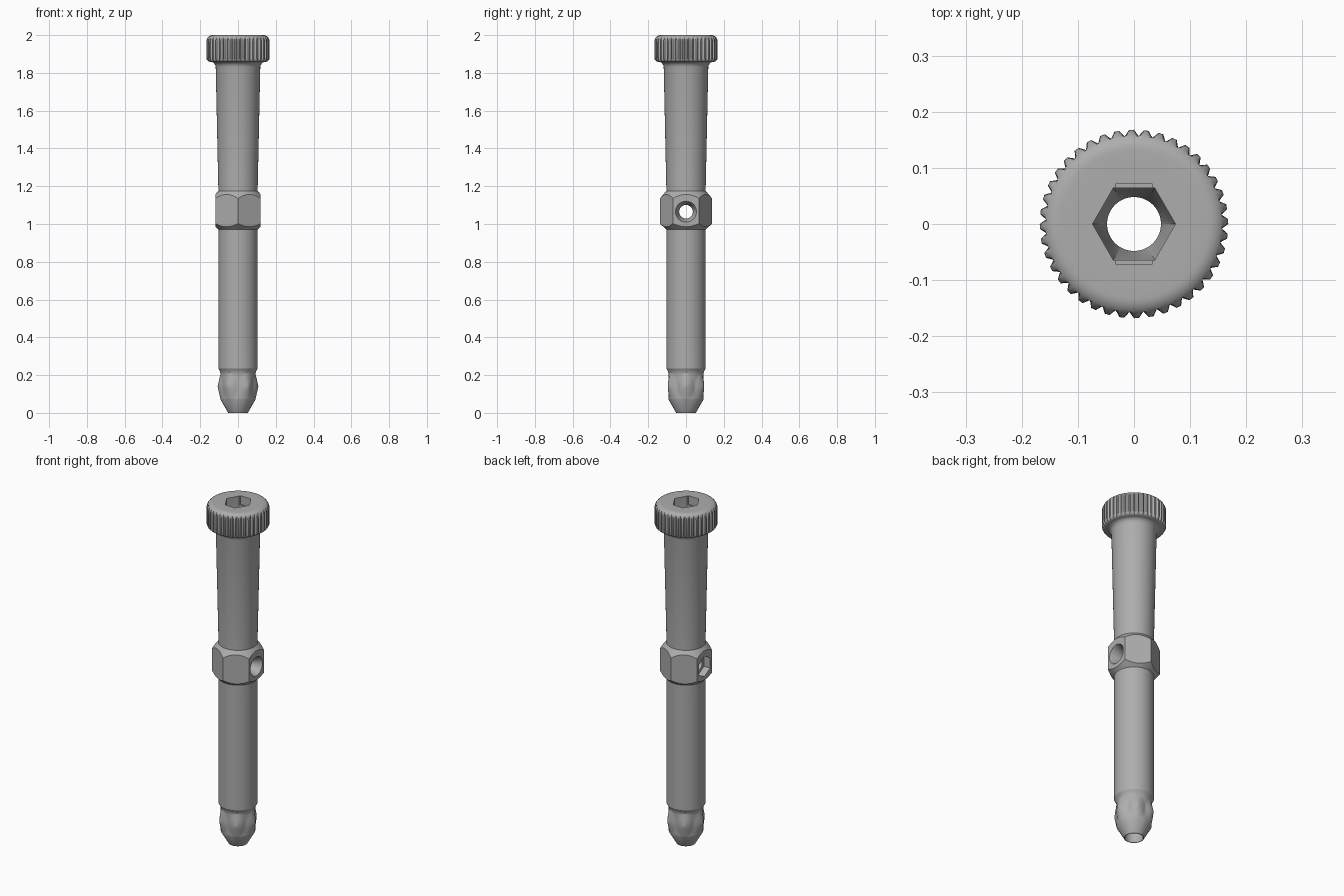
import bpy, bmesh, math
from mathutils import Matrix

cube = bpy.data.objects.get("Cube")
if cube:
    bpy.data.objects.remove(cube, do_unlink=True)

grey = bpy.data.materials.new("plain_grey")
grey.use_nodes = True
GREY = (0.42, 0.42, 0.42, 1)
grey.diffuse_color = GREY
grey.node_tree.nodes["Principled BSDF"].inputs["Base Color"].default_value = GREY
grey.node_tree.nodes["Principled BSDF"].inputs["Roughness"].default_value = 0.6


def loft(name, profile, sides, shape=lambda a, r, z: r, matrix=None):
    """Closed solid of stacked rings; shape() reshapes each ring by angle."""
    bm = bmesh.new()
    rings = []
    for r, z in profile:
        ring = []
        for i in range(sides):
            a = math.tau * i / sides
            d = shape(a, r, z)
            ring.append(bm.verts.new((d * math.cos(a), d * math.sin(a), z)))
        rings.append(ring)
    for low, high in zip(rings, rings[1:]):
        for i in range(sides):
            j = (i + 1) % sides
            bm.faces.new((low[i], low[j], high[j], high[i]))
    bm.faces.new(rings[0][::-1])
    bm.faces.new(rings[-1])
    if matrix:
        bm.transform(matrix)
    bmesh.ops.recalc_face_normals(bm, faces=bm.faces)
    mesh = bpy.data.meshes.new(name)
    bm.to_mesh(mesh)
    bm.free()
    mesh.materials.append(grey)
    obj = bpy.data.objects.new(name, mesh)
    bpy.context.collection.objects.link(obj)
    return obj


def combine(target, other, operation):
    """Apply a boolean and discard the second solid."""
    mod = target.modifiers.new(operation.lower(), "BOOLEAN")
    mod.operation = operation
    mod.solver = "EXACT"
    mod.object = other
    other.hide_render = True
    bpy.context.view_layer.objects.active = target
    bpy.ops.object.modifier_apply(modifier=mod.name)
    bpy.data.objects.remove(other, do_unlink=True)


def off_spoke(a):
    """Signed angle to the nearest of six spokes."""
    step = math.pi / 3
    return (a + step / 2) % step - step / 2


# Shaft: pointed tip, six raised points, straight barrel, tapered neck
POINT_Z = 0.14


def raised_points(a, r, z):
    if not 0.069 < z < 0.211:
        return r
    d = math.hypot(off_spoke(a) * 0.095 / 0.047, (z - POINT_Z) / 0.07)
    return r + 0.016 * max(0, 1 - d)


shaft_profile = [(0.052, 0)]
shaft_profile += [(0.092, 0.07 + 0.01 * i) for i in range(15)]
shaft_profile += [(0.098, 0.225), (0.104, 0.235), (0.104, 1.0), (0.104, 1.18),
                  (0.118, 1.83), (0.121, 1.843), (0.129, 1.853), (0.14, 1.858), (0.14, 1.88)]
body = loft("socketed_pin", shaft_profile, 96, raised_points)

# Hexagonal collar with chamfered ends
collar = loft("hex_collar", [(0.12, 0.95), (0.12, 1.2)], 6,
              lambda a, r, z: r / math.cos(math.pi / 6), Matrix.Rotation(math.pi / 6, 4, "Z"))
chamfer = loft("collar_chamfer", [(0.1, 0.967), (0.15, 1.013), (0.15, 1.122), (0.1, 1.18)], 96)
combine(collar, chamfer, "INTERSECT")
combine(body, collar, "UNION")

# Knurled head with a rounded top; grooves run out into the rounding
TEETH = 40


def knurl(a, r, z):
    slot = round(a * TEETH * 3 / math.tau) % 3
    return min(r, 0.157) if slot == 2 else r


head_profile = [(0.13, 1.857), (0.15, 1.858), (0.157, 1.862), (0.164, 1.868), (0.168, 1.877)]
for i in range(9):
    t = math.pi / 2 * i / 8
    head_profile.append((0.133 + 0.035 * math.cos(t), 1.965 + 0.035 * math.sin(t)))
head_profile.append((0.11, 2.0))
head = loft("knurled_head", head_profile, TEETH * 3, knurl)
combine(body, head, "UNION")


# Bore: hexagonal socket narrowing to a round hole all the way through
def socket(a, r, z):
    hexagon = 0.064 / math.cos(off_spoke(a + math.pi / 6))
    mix = min(1, max(0, (z - 1.78) / 0.1))
    return r + (hexagon - r) * mix


bore = loft("bore_cutter", [(0.048, -0.1), (0.048, 1.78), (0.048, 1.88), (0.048, 2.1)], 72, socket)
combine(body, bore, "DIFFERENCE")

# Two shallow notches beside the socket
notch = loft("notch_cutter", [(1, 1.95), (1, 2.1)], 4,
             lambda a, r, z: r / math.sqrt(2) * 2,
             Matrix.Diagonal((0.033, 0.071, 1, 1)) @ Matrix.Rotation(math.pi / 4, 4, "Z")
             @ Matrix.Diagonal((1, 1, 1, 1)))
combine(body, notch, "DIFFERENCE")

# Cross hole: countersink on the left, hexagonal nut pocket on the right
across = Matrix.Translation((0, 0, 1.065)) @ Matrix.Rotation(math.pi / 2, 4, "Y")
screw = loft("screw_cutter", [(0.036, -0.2), (0.036, 0.075), (0.056, 0.121), (0.056, 0.2)], 48,
             matrix=across)
combine(body, screw, "DIFFERENCE")
nut = loft("nut_cutter", [(0.06, -0.2), (0.06, -0.08)], 6, matrix=across)
combine(body, nut, "DIFFERENCE")

# Smooth shading with crisp edges
bpy.ops.object.select_all(action="DESELECT")
body.select_set(True)
bpy.context.view_layer.objects.active = body
bpy.ops.object.shade_smooth_by_angle(angle=math.radians(30))
